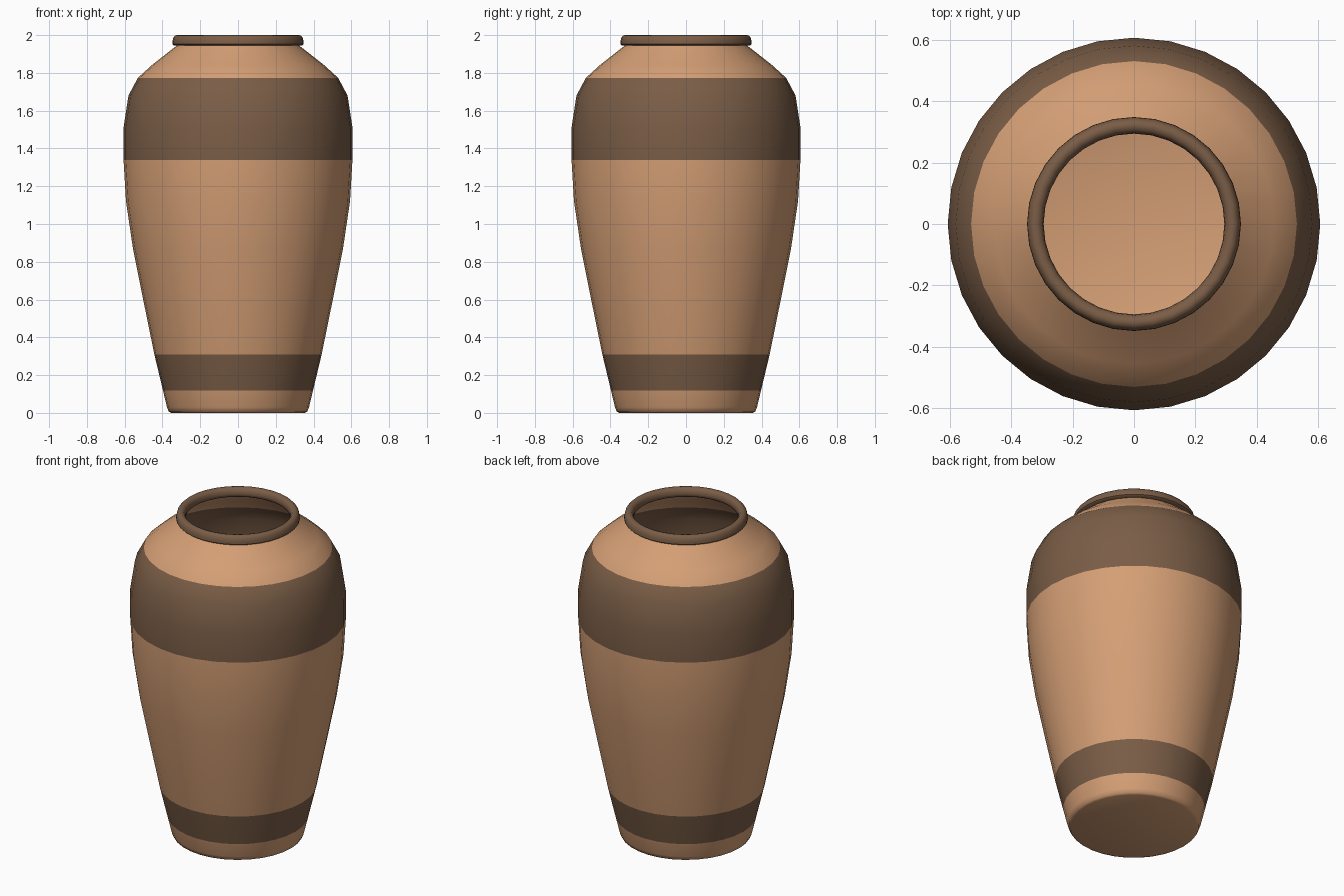
import bpy, bmesh, math

if "Cube" in bpy.data.objects:
    bpy.data.objects.remove(bpy.data.objects["Cube"])

SIDES = 32


def material(name, rgb):
    m = bpy.data.materials.new(name)
    m.diffuse_color = (*rgb, 1)
    m.use_nodes = True
    m.node_tree.nodes["Principled BSDF"].inputs["Base Color"].default_value = m.diffuse_color
    return m


clay = material("clay", (0.66, 0.345, 0.178))
brown = material("brown_glaze", (0.195, 0.11, 0.062))


def lathe(name, profile, mats, closed=False, cap=False, pick=lambda z: 0):
    """Spin an (r, z) profile round z; pick chooses a material by face height."""
    bm = bmesh.new()
    rings = []
    for r, z in profile:
        rings.append([bm.verts.new((r * math.cos(2 * math.pi * i / SIDES),
                                    r * math.sin(2 * math.pi * i / SIDES), z))
                      for i in range(SIDES)])
    pairs = list(zip(rings, rings[1:]))
    if closed:
        pairs.append((rings[-1], rings[0]))
    for a, b in pairs:
        for i in range(SIDES):
            j = (i + 1) % SIDES
            f = bm.faces.new((a[i], a[j], b[j], b[i]))
            f.material_index = pick((a[i].co.z + b[i].co.z) / 2)
    if cap:
        bm.faces.new(rings[0][::-1])
    mesh = bpy.data.meshes.new(name)
    bm.to_mesh(mesh)
    bm.free()
    for m in mats:
        mesh.materials.append(m)
    obj = bpy.data.objects.new(name, mesh)
    bpy.context.collection.objects.link(obj)
    bpy.ops.object.select_all(action='DESELECT')
    obj.select_set(True)
    bpy.context.view_layer.objects.active = obj
    bpy.ops.object.shade_smooth_by_angle(angle=math.radians(50))
    return obj


# Vase wall and base, with two painted bands
body = [(0.352, 0.0), (0.366, 0.006), (0.376, 0.03), (0.397, 0.118),
        (0.443, 0.31), (0.502, 0.6), (0.556, 0.87), (0.593, 1.12),
        (0.606, 1.34), (0.606, 1.51), (0.58, 1.68), (0.53, 1.774),
        (0.455, 1.842), (0.325, 1.944), (0.312, 1.96)]
lathe("vase_body", body, [clay, brown], cap=True,
      pick=lambda z: int(0.118 < z < 0.31 or 1.34 < z < 1.774))

# Rounded rim around the mouth
rim = [(0.305, 1.944), (0.338, 1.944), (0.348, 1.952), (0.347, 1.968),
       (0.342, 1.987), (0.332, 1.998), (0.320, 2.0), (0.306, 1.996),
       (0.297, 1.982), (0.294, 1.965), (0.296, 1.951)]
lathe("vase_rim", rim, [brown], closed=True)
